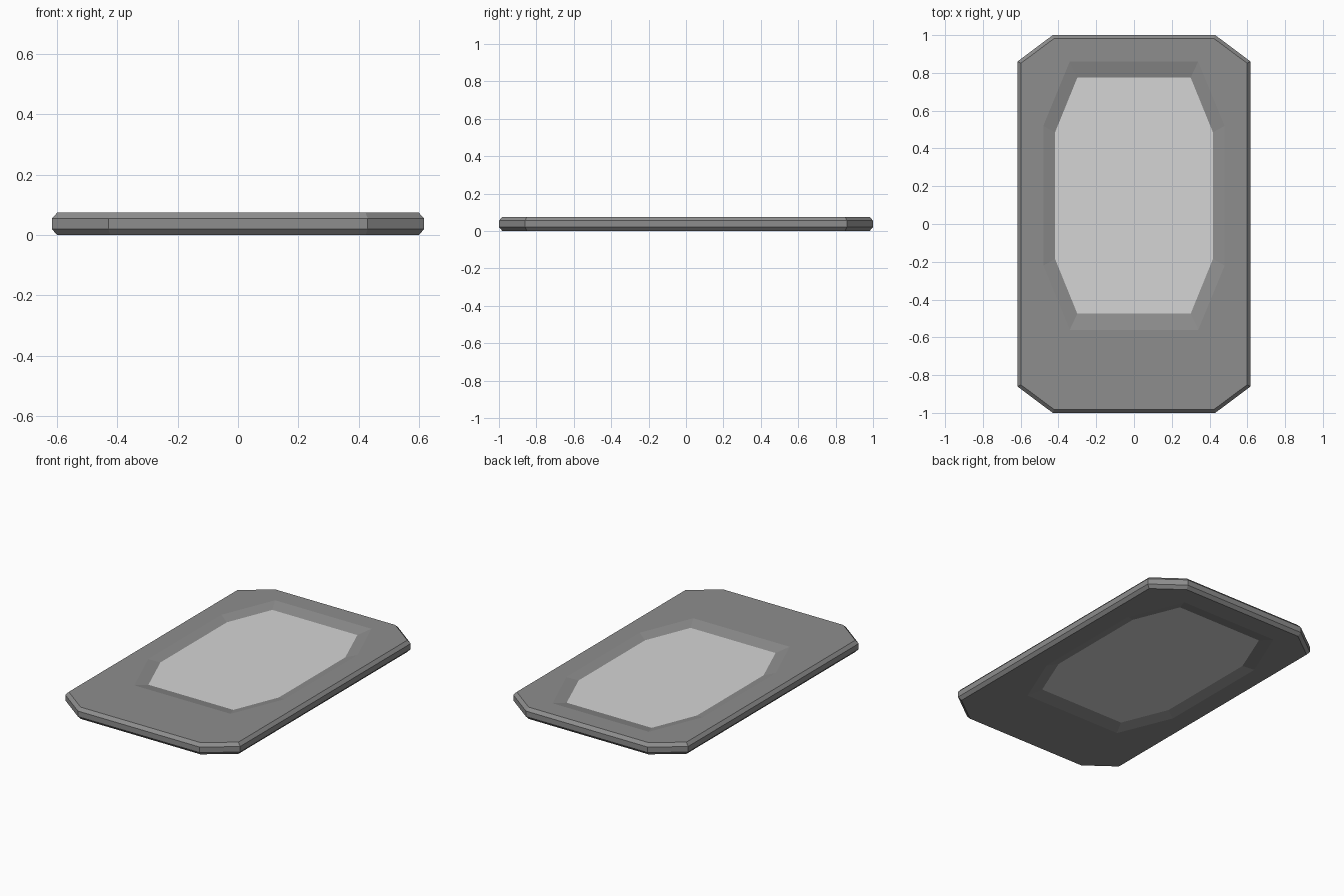
import bpy
import bmesh

cube = bpy.data.objects.get("Cube")
if cube:
    bpy.data.objects.remove(cube, do_unlink=True)


def material(name, grey):
    mat = bpy.data.materials.new(name)
    mat.use_nodes = True
    colour = (grey, grey, grey, 1)
    mat.diffuse_color = colour
    bsdf = mat.node_tree.nodes["Principled BSDF"]
    bsdf.inputs["Base Color"].default_value = colour
    bsdf.inputs["Roughness"].default_value = 0.8
    return mat


def octagon(half_x, half_y, flat_x, flat_y, z, centre_y=0):
    """Rectangle with cut corners, counter-clockwise seen from above."""
    quarter = [(half_x, flat_y), (flat_x, half_y)]
    right_left = quarter + [(-x, y) for x, y in reversed(quarter)]
    points = right_left + [(-x, -y) for x, y in right_left]
    return [(x, y + centre_y, z) for x, y in points]


def loft(name, rings, mat, capped=False):
    """Join successive rings with quads, optionally closing both ends."""
    bm = bmesh.new()
    loops = [[bm.verts.new(p) for p in ring] for ring in rings]
    for low, high in zip(loops, loops[1:]):
        for k in range(len(low)):
            n = (k + 1) % len(low)
            bm.faces.new((low[k], low[n], high[n], high[k]))
    if capped:
        bm.faces.new(list(reversed(loops[0])))
        bm.faces.new(loops[-1])
    mesh = bpy.data.meshes.new(name)
    bm.to_mesh(mesh)
    bm.free()
    mesh.materials.append(mat)
    obj = bpy.data.objects.new(name, mesh)
    bpy.context.collection.objects.link(obj)
    return obj


THICK = 0.075     # total plate thickness
BEVEL = 0.02      # height of the outer edge bevel
RECESS = 0.018    # depth of the sloped surround on each side
WINDOW_Y = 0.15   # window sits towards the back


def edge(z):
    return octagon(0.617, 1.0, 0.43, 0.86, z)


def face_edge(z):
    return octagon(0.599, 0.982, 0.423, 0.851, z)


def surround(z):
    return octagon(0.48, 0.71, 0.34, 0.37, z, WINDOW_Y)


def window(z):
    return octagon(0.418, 0.625, 0.3, 0.335, z, WINDOW_Y)


# Frame: bottom slope, underside, bevelled edge, top face, top slope
loft("frame", [
    window(RECESS), surround(0), face_edge(0), edge(BEVEL),
    edge(THICK - BEVEL), face_edge(THICK), surround(THICK),
    window(THICK - RECESS),
], material("mid grey", 0.27))

# Pale pane filling the recessed opening on both sides
loft("pane", [window(RECESS), window(THICK - RECESS)],
     material("pale grey", 0.66), capped=True)
